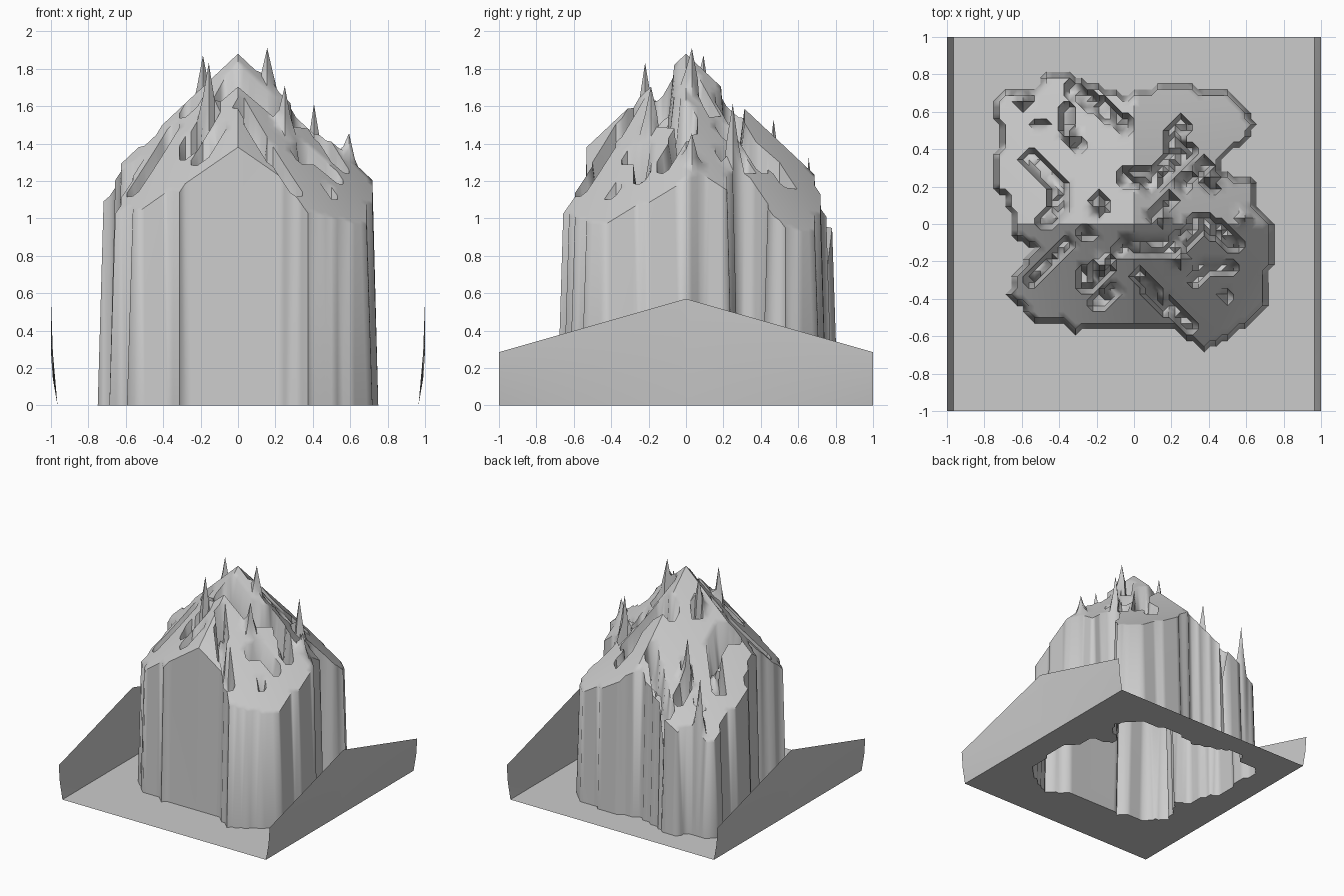
import bpy, bmesh, math, random
from mathutils import Vector

if "Cube" in bpy.data.objects:
    bpy.data.objects.remove(bpy.data.objects["Cube"])

random.seed(4)

# Footprint of the rock mass seen from above
OUTLINE = [(-.74, .63), (-.69, .71), (-.51, .71), (-.46, .8), (-.34, .79), (-.25, .74), (-.07, .68),
           (.09, .7), (.17, .75), (.32, .75), (.34, .7), (.52, .7), (.63, .55), (.62, .46), (.46, .37),
           (.46, .26), (.63, .23), (.65, .1), (.72, 0), (.73, -.2), (.69, -.32), (.72, -.4),
           (.6, -.54), (.38, -.66), (.19, -.54), (-.26, -.54), (-.32, -.6), (-.36, -.53),
           (-.55, -.53), (-.57, -.44), (-.66, -.4), (-.65, -.3), (-.52, -.13), (-.65, -.06),
           (-.66, .15), (-.74, .2), (-.74, .37), (-.7, .41), (-.72, .56)]

# Grooves cut in the top: width, depth, path
GROOVES = [
    (.035, .30, [(.02, -.28), (.15, -.42), (.3, -.55)]),
    (.045, .28, [(-.06, -.13), (.08, -.14), (.2, -.13), (.3, -.06)]),
    (.06, .32, [(-.16, -.22), (-.25, -.3)]),
    (.035, .25, [(-.36, -.12), (-.46, -.2), (-.56, -.3)]),
    (.05, .30, [(.35, 0), (.45, -.03), (.52, -.1)]),
    (.04, .28, [(.12, .05), (.18, .12)]),
    (.035, .25, [(.26, .2), (.28, .24)]),
    (.05, .32, [(-.04, .26), (.1, .23), (.2, .32), (.27, .38)]),
    (.045, .30, [(.27, .38), (.2, .45), (.25, .52)]),
    (.045, .25, [(.38, .3), (.42, .22)]),
    (.035, .28, [(-.2, .07), (-.19, .13)]),
    (.035, .25, [(-.27, -.06), (-.25, -.05)]),
    (.05, .28, [(-.46, .02), (-.4, .1), (-.42, .22), (-.55, .34)]),
    (.04, .30, [(-.33, .72), (-.2, .64), (-.04, .52)]),
    (.04, .22, [(-.36, .6), (-.36, .5), (-.3, .42)]),
    (.025, .12, [(-.52, .54), (-.49, .53)]),
    (.025, .12, [(.48, -.38), (.51, -.39)]),
    (.04, .22, [(.33, -.3), (.37, -.24), (.5, -.24)]),
    (.04, .2, [(-.2, -.42), (-.1, -.36)]),
]

# Sharp pinnacles: x, y, top height
SPIKES = [(.16, .03, 1.93), (-.16, -.22, 1.86), (-.19, .09, 1.9), (.59, .03, 1.47),
          (-.59, .66, 1.38), (.25, -.19, 1.72), (.41, .25, 1.64), (-.34, .47, 1.56)]


def inside(x, y):
    hit = False
    for (ax, ay), (bx, by) in zip(OUTLINE, OUTLINE[1:] + OUTLINE[:1]):
        if (ay > y) != (by > y) and x < (bx - ax) * (y - ay) / (by - ay) + ax:
            hit = not hit
    return hit


def seg_dist(p, a, b):
    d = b - a
    t = max(0, min(1, (p - a).dot(d) / d.length_squared))
    return (p - a - d * t).length


def tent(x, y):
    return 1.88 * (1 - abs(x) / 2) * (1 - abs(y) / 2)


def height(x, y):
    # Upturned strips along both sides
    if abs(x) > .97:
        return .57 * (1 - abs(y) / 2) * (1 if abs(x) > .995 else .5)
    if not inside(x, y):
        return 0
    z = tent(x, y)
    p = Vector((x, y))
    cut = 0
    for width, depth, path in GROOVES:
        pts = [Vector(q) for q in path]
        if min(seg_dist(p, a, b) for a, b in zip(pts, pts[1:])) < width:
            cut = max(cut, depth * random.uniform(.75, 1.15))
    z -= cut
    for sx, sy, top in SPIKES:
        d = math.hypot(x - sx, y - sy)
        if d < .045:
            z = max(z, top - (top - tent(x, y)) * d / .045)
    return z


# Terrain sheet: regular grid with extra columns at the upturned sides
N = 64
ys = [-1 + 2 * i / N for i in range(N + 1)]
xs = [-1, -.99, -.965] + ys[2:-2] + [.965, .99, 1]
bm = bmesh.new()
rows = [[bm.verts.new((x, y, height(x, y))) for x in xs] for y in ys]
for r0, r1 in zip(rows, rows[1:]):
    for i in range(len(xs) - 1):
        a, b, c, d = r0[i], r0[i + 1], r1[i + 1], r1[i]
        # split each cell along its more level diagonal
        if abs(a.co.z - c.co.z) <= abs(b.co.z - d.co.z):
            bm.faces.new((a, b, c))
            bm.faces.new((a, c, d))
        else:
            bm.faces.new((a, b, d))
            bm.faces.new((b, c, d))
mesh = bpy.data.meshes.new("mountain_terrain")
bm.to_mesh(mesh)
bm.free()
terrain = bpy.data.objects.new("mountain_terrain", mesh)
bpy.context.collection.objects.link(terrain)
bpy.context.view_layer.objects.active = terrain
terrain.select_set(True)
bpy.ops.object.shade_smooth_by_angle(angle=math.radians(50))
